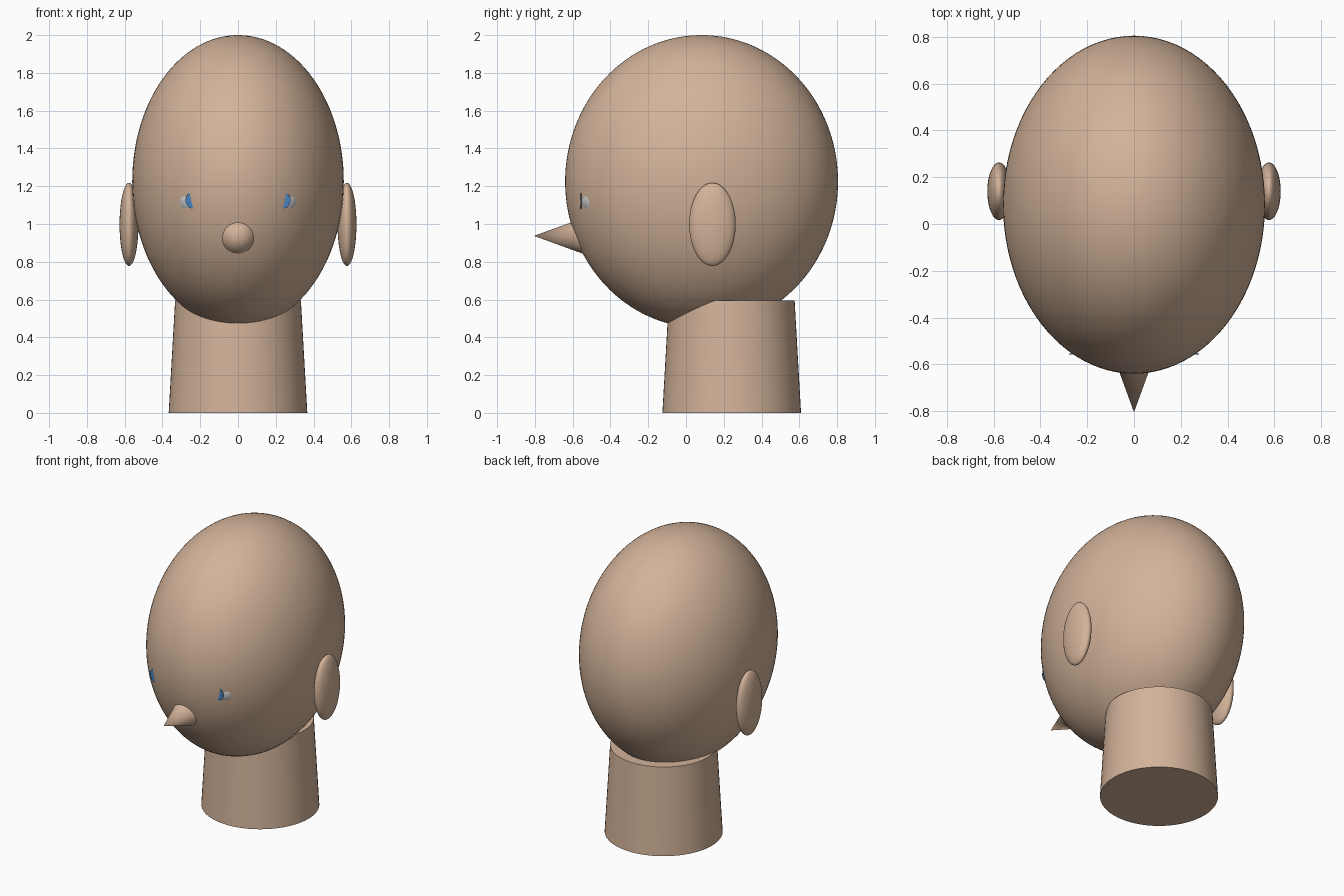
import bpy
from math import pi, radians

if "Cube" in bpy.data.objects:
    bpy.data.objects.remove(bpy.data.objects["Cube"])


def material(name, rgb):
    m = bpy.data.materials.new(name)
    m.diffuse_color = (*rgb, 1)
    m.use_nodes = True
    m.node_tree.nodes["Principled BSDF"].inputs["Base Color"].default_value = m.diffuse_color
    return m


skin = material("skin", (0.65, 0.45, 0.32))
white = material("eye_white", (0.9, 0.9, 0.9))
blue = material("iris_blue", (0.06, 0.22, 0.5))


def finish(name, mat):
    ob = bpy.context.object
    ob.name = name
    ob.data.materials.append(mat)
    bpy.ops.object.transform_apply(location=False, rotation=True, scale=True)
    bpy.ops.object.shade_smooth_by_angle(angle=radians(40))
    return ob


def ellipsoid(name, loc, radii, mat, segments=48, rings=32):
    bpy.ops.mesh.primitive_uv_sphere_add(segments=segments, ring_count=rings,
                                         radius=1, location=loc)
    bpy.context.object.scale = radii
    return finish(name, mat)


def cone(name, loc, r1, r2, depth, mat, rot=(0, 0, 0), sides=48):
    bpy.ops.mesh.primitive_cone_add(vertices=sides, radius1=r1, radius2=r2,
                                    depth=depth, location=loc, rotation=rot)
    return finish(name, mat)


# Head and tapered neck
ellipsoid("head", (0, 0.0825, 1.225), (0.56, 0.7225, 0.775), skin, 96, 64)
cone("neck", (0, 0.242, 0.298), 0.367, 0.333, 0.596, skin, sides=64)

# Nose: cone pointing forward, base buried in the head
cone("nose", (0, -0.655, 0.937), 0.109, 0, 0.30, skin, rot=(pi / 2, 0, 0))

# Ears and mostly sunken eyes, mirrored
for side, s in (("right", 1), ("left", -1)):
    ellipsoid(f"ear_{side}", (s * 0.577, 0.14, 0.998), (0.05, 0.123, 0.22), skin)
    ellipsoid(f"eyeball_{side}", (s * 0.232, -0.465, 1.125), (0.09, 0.09, 0.09), white)
    cone(f"iris_{side}", (s * 0.232, -0.556, 1.126), 0.046, 0.046, 0.004, blue,
         rot=(pi / 2, 0, 0), sides=32)
